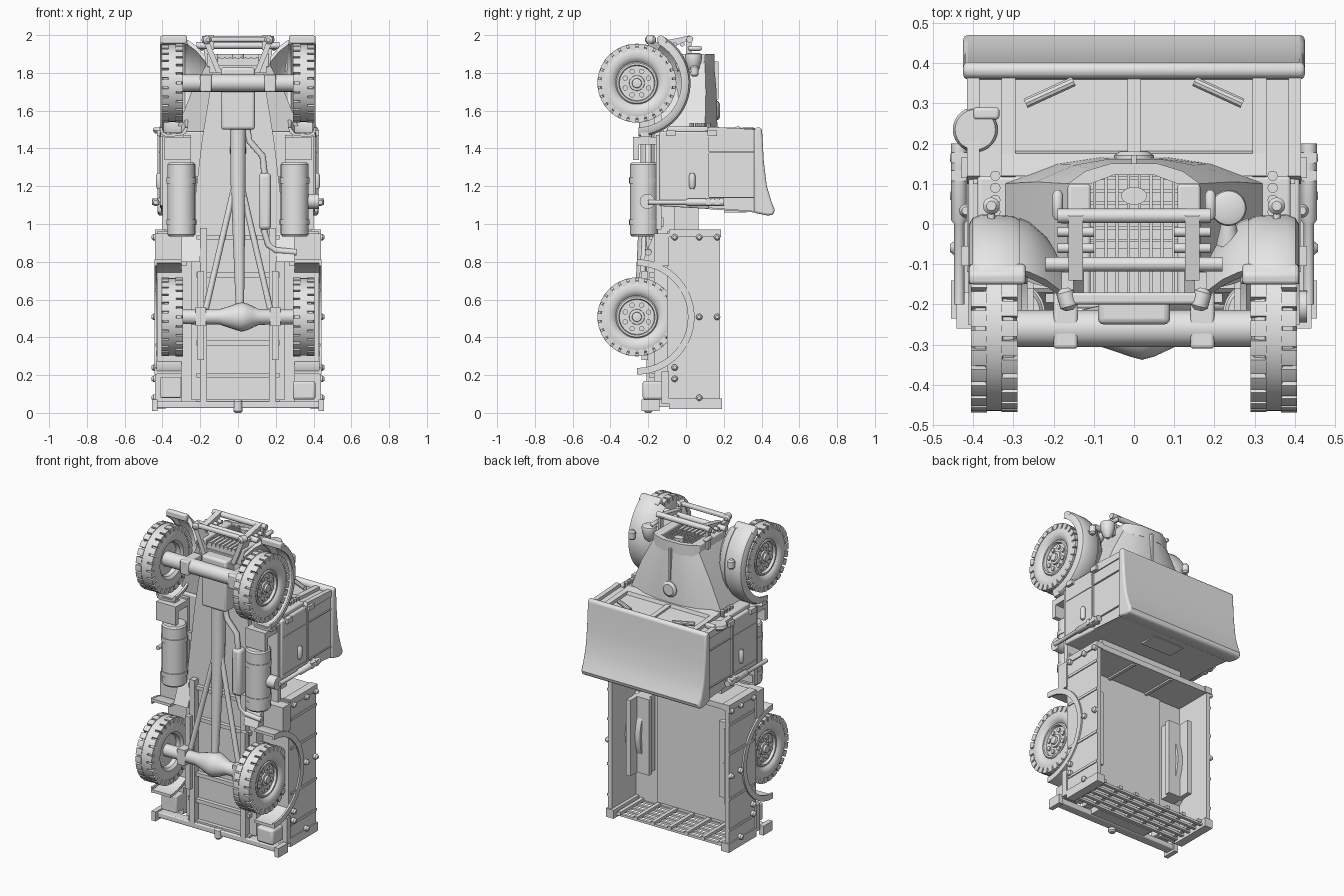
import bpy, bmesh
from math import sin, cos, pi, radians
from mathutils import Vector

if "Cube" in bpy.data.objects:
    bpy.data.objects.remove(bpy.data.objects["Cube"])

grey = bpy.data.materials.new("plain_grey")
grey.use_nodes = True
tone = (.8, .8, .8, 1)
grey.diffuse_color = tone
grey.node_tree.nodes["Principled BSDF"].inputs["Base Color"].default_value = tone
built = []


def finish(name, bm, mirror=False, bevel=0):
    bmesh.ops.recalc_face_normals(bm, faces=bm.faces)
    mesh = bpy.data.meshes.new(name)
    bm.to_mesh(mesh)
    bm.free()
    mesh.materials.append(grey)
    obj = bpy.data.objects.new(name, mesh)
    bpy.context.collection.objects.link(obj)
    if bevel:
        mod = obj.modifiers.new("bevel", 'BEVEL')
        mod.width, mod.segments, mod.limit_method = bevel, 3, 'ANGLE'
        mod.angle_limit = radians(40)
    if mirror:
        mod = obj.modifiers.new("mirror", 'MIRROR')
        mod.use_mirror_merge = False
    built.append(obj)
    return obj


def skin(bm, sections):
    rings = [[bm.verts.new(p) for p in section] for section in sections]
    for a, b in zip(rings, rings[1:]):
        for i in range(len(a)):
            j = (i + 1) % len(a)
            bm.faces.new((a[i], a[j], b[j], b[i]))
    bm.faces.new(rings[0])
    bm.faces.new(rings[-1][::-1])


def loft(name, sections, mirror=False, bevel=0):
    bm = bmesh.new()
    skin(bm, sections)
    return finish(name, bm, mirror, bevel)


def box(name, xs, ys, zs, mirror=False, bevel=0):
    return loft(name, [[(xs[0], ys[0], z), (xs[1], ys[0], z), (xs[1], ys[1], z), (xs[0], ys[1], z)]
                       for z in zs], mirror, bevel)


def prism(name, outline, xs, mirror=False, bevel=0):
    return loft(name, [[(x, y, z) for y, z in outline] for x in xs], mirror, bevel)


def tube(name, path, radii, mirror=False, sides=20):
    path = [Vector(p) for p in path]
    if not isinstance(radii, (list, tuple)):
        radii = [radii] * len(path)
    ref = Vector((0, 1, 0)) if abs((path[1] - path[0]).normalized().y) < .8 else Vector((0, 0, 1))
    rings = []
    for i, p in enumerate(path):
        t = (path[min(i + 1, len(path) - 1)] - path[max(i - 1, 0)]).normalized()
        u = ref.cross(t).normalized()
        v = t.cross(u)
        rings.append([p + radii[i] * (u * cos(k * 2 * pi / sides) + v * sin(k * 2 * pi / sides))
                      for k in range(sides)])
    return loft(name, rings, mirror)


AXLE_Y, FRONT_Z, REAR_Z = -.26, 1.746, .508


def polar(r, angle, z):
    return AXLE_Y + r * cos(angle), z + r * sin(angle)


def lathe(bm, profile, sides, y=0, z=0):
    turns = [k * 2 * pi / sides for k in range(sides)]
    skin(bm, [[(x, y + r * cos(a), z + r * sin(a)) for a in turns] for x, r in profile])


# Wheels: lathed tyre, staggered tread lugs, hub and bolts
def wheel(name, z):
    bm = bmesh.new()
    lathe(bm, [(.375, .01), (.375, .092), (.392, .096), (.392, .106), (.385, .112), (.396, .122), (.405, .14),
               (.405, .172), (.396, .19), (.37, .193), (.368, .205), (.328, .205), (.326, .193), (.3, .19),
               (.291, .172), (.291, .12), (.305, .105), (.33, .1), (.33, .01)], 52)
    lugs = 26
    for k in range(lugs):
        for inner, outer, shift in ((.366, .406, 0), (.29, .33, .5)):
            mid, half = (k + shift) * 2 * pi / lugs, pi / lugs * .78
            shape = [(.175, mid - half), (.208, mid - half), (.209, mid), (.208, mid + half), (.175, mid + half)]
            skin(bm, [[(x, r * cos(a), r * sin(a)) for r, a in shape] for x in (inner, outer)])
    for k in range(8):
        a = (k + .5) * pi / 4
        lathe(bm, [(.37, .014), (.385, .014)], 10, .067 * cos(a), .067 * sin(a))
    lathe(bm, [(.37, .042), (.385, .04), (.387, .026), (.4, .024), (.402, .012)], 20)
    finish(name, bm, True).location = (0, AXLE_Y, z)


wheel("front_wheels", FRONT_Z)
wheel("rear_wheels", REAR_Z)

# Axles, differential, drive shaft and torque arms
tube("front_axle", [(-.33, AXLE_Y, FRONT_Z), (.33, AXLE_Y, FRONT_Z)], .046)
box("axle_spring_pads", (.14, .2), (-.31, -.17), (1.7, 1.79), True, .008)
tube("rear_axle", [(x, AXLE_Y, REAR_Z) for x in (-.33, -.1, -.05, -.01, .02, .05, .08, .11, .33)],
     [.038, .04, .056, .07, .078, .07, .056, .042, .038])
tube("drive_shaft", [(0, -.2, 1.5), (0, -.2, 1.24), (.01, -.25, .56)], [.042, .04, .022])
tube("torque_arms", [(.01, -.2, 1.24), (.17, -.24, .55)], .016, True)
box("gearbox", (-.09, .09), (-.25, -.1), (1.5, 1.83), bevel=.015)
tube("exhaust_pipe", [(.05, -.2, 1.5), (.06, -.2, 1.44), (.13, -.2, 1.36), (.14, -.2, 1.27),
                      (.14, -.2, .96), (.16, -.2, .89), (.2, -.2, .86), (.31, -.2, .85)], .017)
box("muffler", (.11, .175), (-.23, -.16), (.97, 1.27), bevel=.02)

# Chassis: tapered hull, rails, springs and cross members
loft("underbody_hull", [[(-w, -.17, z), (w, -.17, z), (w, -.06, z), (-w, -.06, z)]
                        for z, w in ((.07, .25), (.95, .25), (1.45, .19), (1.88, .12))])
box("chassis_rails", (.165, .2), (-.21, -.14), (.04, .98), True)
box("leaf_springs", (.18, .215), (-.235, -.2), (.28, .75), True)
box("spring_clamps", (.17, .225), (-.3, -.18), (.46, .56), True)
for z in (.06, .2, .37, .73, .93):
    box("chassis_cross_member", (-.22, .22), (-.195, -.16), (z - .012, z + .012))

# Fuel tanks with straps and brackets
tube("fuel_tanks", [(.3, -.222, z) for z in (.935, .945, 1.315, 1.325)], [.066, .074, .074, .066], True, 28)
for z in (1.01, 1.23):
    tube("tank_strap", [(.3, -.222, z - .015), (.3, -.222, z + .015)], .079, True, 28)
    box("tank_bracket", (.2, .39), (-.16, -.12), (z - .025, z + .025), True)
prism("step_brackets", [(-.28, 1.34), (-.25, 1.34), (-.25, 1.42), (-.14, 1.42), (-.14, 1.46), (-.28, 1.46)],
      (.25, .39), True)
box("running_boards", (.25, .4), (-.16, -.13), (.97, 1.47), True)

# Front fenders: rounded cross-section swept round the wheel, with inner apron
crown = [(.412, .235), (.411, .258), (.402, .275), (.38, .284), (.3, .28), (.275, .265), (.265, .235),
         (.28, .235), (.3, .265), (.375, .27), (.395, .26), (.402, .235)]
loft("front_fenders", [[(x, *polar(r, radians(a), FRONT_Z)) for x, r in crown]
                       for a in range(-88, 64, 6)], True)
prism("fender_noses", [(-.15, 1.955), (-.15, 1.995), (-.125, 1.998), (-.1, 1.975), (-.1, 1.955)],
      (.27, .41), True, .008)
prism("fender_lips", [(-.24, 1.46), (-.19, 1.46), (-.2, 1.485), (-.24, 1.485)], (.285, .41), True)


def apron(x, r):
    sweep = [radians(a) for a in range(-30, 63, 8)]
    return [(x, *polar(r, a, FRONT_Z)) for a in sweep] + [(x, *polar(r - .03, a, FRONT_Z)) for a in sweep[::-1]]


loft("fender_aprons", [apron(.285, .276), apron(.26, .265), apron(.22, .23), apron(.17, .16)], True)

# Rear fenders
arc = [radians(a) for a in range(-90, 91, 6)]
prism("rear_fenders", [polar(.303, a, REAR_Z) for a in arc] + [polar(.285, a, REAR_Z) for a in arc[::-1]],
      (.3, .44), True)
prism("rear_fender_rims", [polar(.305, a, REAR_Z) for a in arc] + [polar(.27, a, REAR_Z) for a in arc[::-1]],
      (.43, .442), True)

# Bonnet, cowl and radiator
bonnet = []
for z, w, low, edge, top in ((1.49, .33, -.12, .1, .17), (1.7, .245, -.15, .105, .165), (1.86, .16, -.17, .1, .15)):
    bonnet.append([(w * u, low + (edge - low) * min(1, v) + (top - edge) * max(0, v - 1), z) for u, v in
                   ((-1, 0), (1, 0), (1, 1), (.6, 1.7), (.25, 1.95), (-.25, 1.95), (-.6, 1.7), (-1, 1))])
loft("bonnet", bonnet)
box("bonnet_hinge", (-.006, .006), (.15, .172), (1.66, 1.86))
tube("filler_cap", [(0, .14, 1.6), (0, .17, 1.6), (0, .181, 1.6)], [.05, .05, .035])
box("cowl", (-.39, .39), (-.1, .12), (1.48, 1.515), bevel=.01)
for y in (.03, .06, .09, .12):
    tube("cowl_rivet", [(.345, y, 1.5), (.345, y, 1.535)], .013, True, 10)
box("radiator_core", (-.15, .15), (-.18, .1), (1.8, 1.84))
box("radiator_sides", (.108, .165), (-.18, .1), (1.83, 1.9), True, .008)
arch = [(-.165, .1), (-.12, .132), (-.06, .15), (.06, .15), (.12, .132), (.165, .1),
        (.108, .1), (.05, .122), (-.05, .122), (-.108, .1)]
loft("radiator_arch", [[(x, y, z) for x, y in arch] for z in (1.83, 1.9)])
for k in range(8):
    x = -.098 + k * .028
    box("grille_upright", (x - .004, x + .004), (-.175, .125), (1.865, 1.885))
for k in range(10):
    y = -.165 + k * .031
    box("grille_slat", (-.11, .11), (y - .004, y + .004), (1.86, 1.88))
loft("grille_oval", [[(.032 * cos(k * pi / 10), .07 + .022 * sin(k * pi / 10), z) for k in range(20)]
                     for z in (1.87, 1.9)])

# Front guard bars, tow hooks and lamps
prism("guard_posts", [(-.14, 1.92), (-.14, 1.965), (.02, 1.998), (.04, 1.98), (-.09, 1.93)], (.127, .163), True)
prism("guard_braces", [(0, 1.85), (.03, 1.85), (.03, 1.98), (0, 1.98)], (.16, .18), True)
loft("frame_horns", [[(x, -.2, z), (x + .03, -.2, z), (x + .03, -.12, z), (x, -.12, z)]
                     for x, z in ((.085, 1.8), (.15, 1.96))], True)
tube("upper_guard_bar", [(-.19, .02, 1.978), (.19, .02, 1.978)], .018)
tube("lower_guard_bar", [(-.22, -.1, 1.945), (.22, -.1, 1.945)], .018)
for y in (-.06, -.02):
    tube("guard_rung", [(.1, y, 1.95), (.19, y, 1.95)], .012, True)
box("front_bumper", (-.18, .18), (-.2, -.17), (1.965, 1.99), bevel=.008)
tube("tow_hooks", [(.16, -.215, 1.975), (.162, -.205, 1.975), (.172, -.17, 1.975), (.174, -.16, 1.975)],
     [.01, .022, .022, .01], True)
tube("guard_end_caps", [(.19, y, 1.93) for y in (.01, .02, .075, .085)], [.006, .013, .013, .006], True)
tube("headlamp", [(.235, .04, z) for z in (1.8, 1.82, 1.86, 1.89, 1.9, 1.905)],
     [.012, .03, .042, .045, .042, .03], sides=28)
tube("headlamp_stand", [(.235, -.05, 1.83), (.235, .02, 1.85)], [.03, .014])
tube("side_lamps", [(.355, .045, z) for z in (1.78, 1.79, 1.83, 1.84)], [.012, .021, .021, .012], True)
tube("side_lamp_stalks", [(.355, 0, 1.81), (.355, .04, 1.81)], .009, True)

# Cab: doors, rear wall, windscreen, pillars and roof
prism("cab_lower_body", [(-.14, 1.095), (-.14, 1.49), (.12, 1.49), (.12, 1.08)], (-.412, .412), bevel=.008)
prism("cab_side_panels", [(.12, 1.085), (.12, 1.485), (.38, 1.485), (.38, 1.065)], (.39, .408), True)
prism("cab_rear_wall", [(.1, 1.08), (.1, 1.11), (.38, 1.09), (.38, 1.06)], (-.4, .4))
box("rear_window_frame", (-.11, .11), (.2, .32), (1.06, 1.085))
prism("windscreen", [(.1, 1.47), (.1, 1.495), (.38, 1.48), (.38, 1.455)], (-.4, .4))
prism("windscreen_pillars", [(.1, 1.49), (.12, 1.515), (.38, 1.5), (.38, 1.47)], (.295, .33), True)
prism("windscreen_centre_post", [(.16, 1.49), (.16, 1.505), (.38, 1.49), (.38, 1.475)], (-.016, .016))
prism("front_corner_posts", [(.1, 1.46), (.12, 1.515), (.38, 1.5), (.38, 1.46)], (.385, .415), True)
prism("windscreen_sill", [(.12, 1.48), (.12, 1.52), (.175, 1.512), (.185, 1.48)], (-.33, .33))
for name, s in (("wiper_left", 1), ("wiper_right", -1)):
    tube(name, [(s * .15, .355, 1.498), (s * .27, .3, 1.498)], .013, sides=10)
prism("roof", [(.36, 1.5), (.38, 1.515), (.402, 1.505), (.412, 1.33), (.428, 1.2), (.452, 1.12), (.47, 1.075),
               (.462, 1.048), (.43, 1.045), (.36, 1.06)], (-.425, .425), bevel=.018)
for z in (1.14, 1.38):
    box("door_seam", (.405, .416), (-.12, .36), (z - .003, z + .003), True)
box("door_waist_strip", (.405, .418), (.11, .122), (1.1, 1.48), True)
tube("door_handles", [(.418, .033, z) for z in (1.185, 1.2, 1.255, 1.27)], [.01, .017, .017, .01], True)
tube("side_pipes", [(.435, y, 1.115) for y in (-.2, 0, .01, .2)], [.013, .013, .02, .02], True)
tube("pipe_filter", [(.37, -.205, 1.12), (.43, -.205, 1.12)], .04)
for y in (.12, .165):
    box("door_hinge", (.4, .455), (y - .013, y + .013), (1.1, 1.135), True)
for y in (-.08, .14):
    box("cab_front_hinge", (.4, .43), (y - .025, y + .025), (1.465, 1.495), True)
tube("wing_mirror", [(-.395, .235, 1.48), (-.395, .235, 1.495), (-.395, .235, 1.51)], [.045, .056, .05], sides=28)
box("mirror_arm", (-.4, -.335), (.26, .29), (1.485, 1.515), bevel=.008)
box("cab_bed_coupling", (-.3, .3), (-.06, .065), (.95, 1.1))

# Cargo bed: floor, walls, ribs, benches and rivets
box("bed_floor", (-.43, .43), (-.1, -.07), (.05, .96))
box("bed_side_walls", (.405, .432), (-.09, .18), (.05, .96), True)
box("bed_front_wall", (-.43, .43), (-.09, .18), (.93, .965))
box("bed_front_posts", (.39, .44), (-.09, .185), (.93, .97), True)
box("bed_rear_posts", (.385, .44), (-.09, .19), (.02, .075), True)
for z in (.16, .36, .65, .84):
    box("bed_side_rib", (.43, .438), (-.08, .18), (z - .008, z + .008), True)
box("bed_front_ribs", (.13, .15), (-.07, .17), (.92, .93), True)
box("bench_bases", (.27, .36), (-.07, -.01), (.27, .76), True)
box("bench_seats", (.25, .37), (-.01, .02), (.27, .76), True)
box("bench_backs", (.335, .365), (.02, .09), (.27, .76), True)
for y, z in ((-.06, .93), (-.06, .24), (-.06, .18), (.07, .93), (.07, .508), (.07, .08), (.165, .508), (.165, .93)):
    tube("bed_rivet", [(x, y, z) for x in (.43, .448, .458)], [.017, .017, .009], True, 12)
box("bed_front_skirts", (.27, .44), (-.17, -.09), (.78, .95), True)
prism("skirt_slopes", [(-.23, .8), (-.09, .8), (-.09, .95), (-.17, .95)], (.2, .3), True)
box("bed_rear_skirts", (.3, .44), (-.13, -.09), (.05, .22), True)

# Tail: lattice gate, bumper, tool boxes
for k in range(5):
    y = -.07 + k * .056
    box("tail_slat", (-.39, .39), (y - .01, y + .01), (.035, .05))
for k in range(7):
    x = -.36 + k * .12
    box("tail_upright", (x - .012, x + .012), (-.09, .17), (.045, .065))
box("rear_bumper", (-.45, .45), (-.21, -.15), (.025, .06), bevel=.006)
box("bumper_ends", (.425, .455), (-.235, -.14), (.01, .07), True)
tube("tow_pin", [(0, -.2, z) for z in (0, .01, .06, .07)], [.015, .024, .024, .015])
box("tail_step", (-.2, .2), (-.15, -.08), (.03, .07))
box("tool_box", (-.41, -.3), (-.2, -.1), (.08, .19), bevel=.006)
box("spare_can", (.29, .41), (-.23, -.1), (.07, .17), bevel=.015)

bpy.ops.object.select_all(action='DESELECT')
for obj in built:
    obj.select_set(True)
bpy.context.view_layer.objects.active = built[0]
bpy.ops.object.shade_smooth_by_angle(angle=radians(35))
